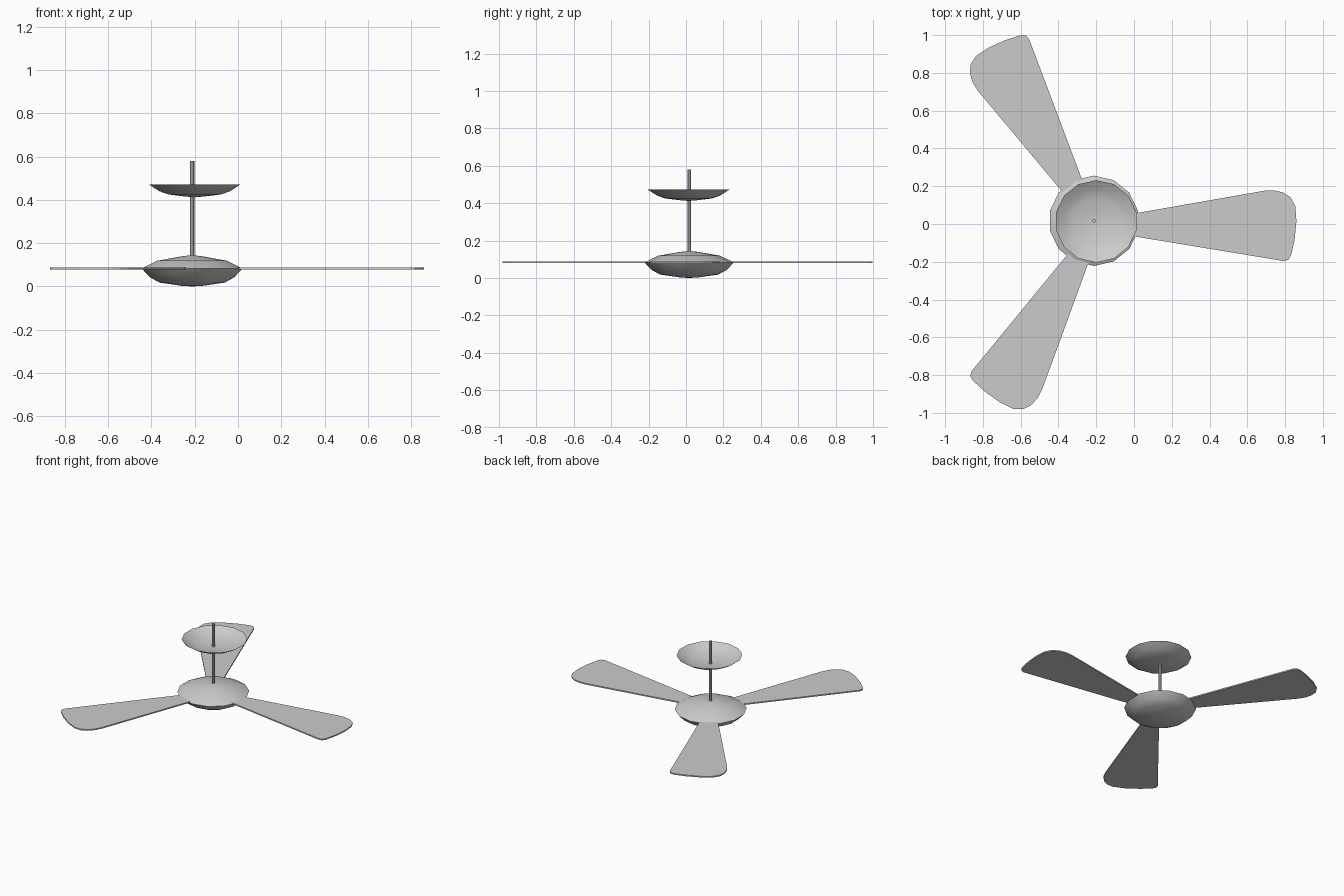
import bpy, bmesh
from math import radians, pi, cos, sin
from mathutils import Matrix, Vector

if "Cube" in bpy.data.objects:
    bpy.data.objects.remove(bpy.data.objects["Cube"])

HUB = Vector((-0.212, 0.017, 0))


def finish(name, bm, smooth_angle=None):
    bmesh.ops.recalc_face_normals(bm, faces=bm.faces)
    mesh = bpy.data.meshes.new(name)
    bm.to_mesh(mesh)
    bm.free()
    obj = bpy.data.objects.new(name, mesh)
    bpy.context.collection.objects.link(obj)
    if smooth_angle:
        bpy.ops.object.select_all(action='DESELECT')
        obj.select_set(True)
        bpy.context.view_layer.objects.active = obj
        bpy.ops.object.shade_smooth_by_angle(angle=radians(smooth_angle))
    return obj


def lathe(name, profile, center, sides, angle):
    """Revolve (radius, height) points around a vertical axis."""
    bm = bmesh.new()
    rings = []
    for r, z in profile:
        if r == 0:
            ring = [bm.verts.new((center[0], center[1], z))] * sides
        else:
            ring = [bm.verts.new((center[0] + r * cos(2 * pi * i / sides + pi / 2),
                                  center[1] + r * sin(2 * pi * i / sides + pi / 2), z))
                    for i in range(sides)]
        rings.append(ring)
    for a, b in zip(rings, rings[1:]):
        for i in range(sides):
            j = (i + 1) % sides
            quad = list(dict.fromkeys((a[i], a[j], b[j], b[i])))
            bm.faces.new(quad)
    return finish(name, bm, angle)


# Motor housing: a flattened closed pod
lathe("motor_housing", [(0, 0), (0.05, 0.003), (0.155, 0.018), (0.2, 0.042), (0.239, 0.083),
                        (0.165, 0.119), (0.05, 0.139), (0, 0.145)], HUB, 14, 35)

# Ceiling canopy: an open bowl
lathe("ceiling_canopy", [(0, 0.412), (0.04, 0.415), (0.125, 0.425), (0.168, 0.44), (0.218, 0.472)],
      (-0.2, 0.014), 14, 40)

# Hanging rod
lathe("hanging_rod", [(0, 0.12), (0.01, 0.12), (0.01, 0.58), (0, 0.58)], HUB, 8, 40)

# Blades: one rounded outline (relative to the hub), placed three times
OUTLINE = [(0.19, 0.037), (0.90, 0.161), (0.95, 0.163), (1.0, 0.152), (1.04, 0.125),
           (1.064, 0.08), (1.07, 0.0), (1.06, -0.1), (1.042, -0.18), (1.027, -0.205),
           (1.0, -0.211), (0.96, -0.204), (0.19, -0.077)]
SHIFTS = [(0, 0), (-0.027, -0.009), (0.034, -0.032)]
for k, shift in enumerate(SHIFTS):
    bm = bmesh.new()
    face = bm.faces.new([bm.verts.new((x, y, 0.079)) for x, y in OUTLINE])
    ext = bmesh.ops.extrude_face_region(bm, geom=[face], use_keep_orig=True)
    top = [v for v in ext["geom"] if isinstance(v, bmesh.types.BMVert)]
    bmesh.ops.translate(bm, verts=top, vec=(0, 0, 0.009))
    place = Matrix.Translation((-0.21 + shift[0], 0.015 + shift[1], 0))
    bm.transform(place @ Matrix.Rotation(radians(120 * k), 4, 'Z'))
    finish(f"blade_{k + 1}", bm)
